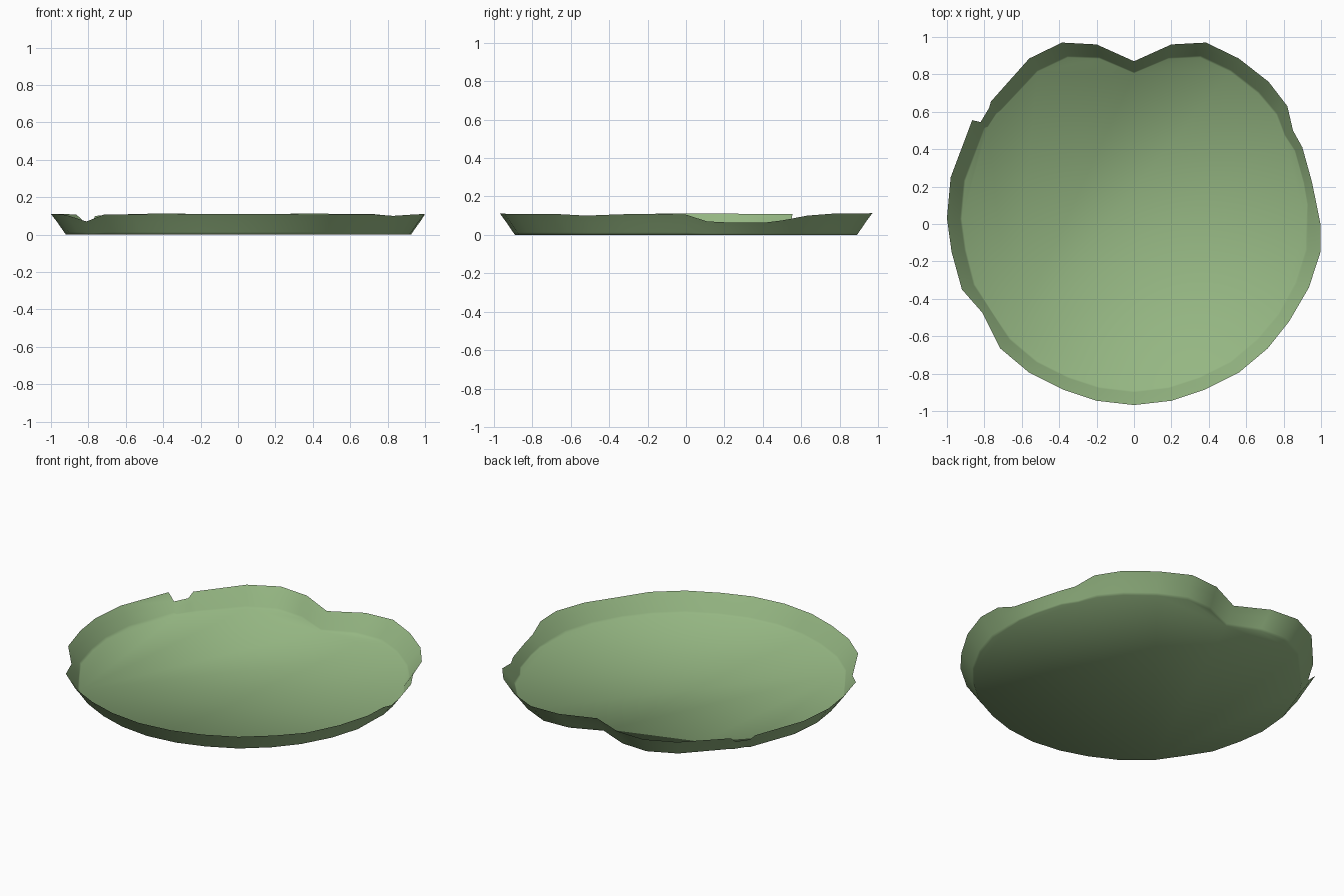
import bpy, bmesh

if "Cube" in bpy.data.objects:
    bpy.data.objects.remove(bpy.data.objects["Cube"])

# Shared halves of the rim outline (x, y, z): front arc and notched back lobe
front_arc = [(0.2, -0.945, .11), (0.38, -0.885, .108), (0.56, -0.795, .108), (0.715, -0.665, .108)]
back_lobe = [(0.56, 0.885, .11), (0.385, 0.97, .113), (0.2, 0.96, .11)]

# Individual sides: right with a long dip, left with a dent and a torn step
right_side = [(0.83, -0.52, .10), (0.935, -0.34, .107), (0.997, -0.15, .11), (0.997, 0.0, .105),
              (0.975, 0.11, .07), (0.95, 0.23, .064), (0.90, 0.41, .064), (0.85, 0.50, .075),
              (0.82, 0.63, .10), (0.72, 0.76, .11)]
left_side = [(-0.765, 0.655, .10), (-0.775, 0.62, .07), (-0.82, 0.545, .066), (-0.865, 0.555, .108),
             (-0.98, 0.25, .11), (-1.0, 0.03, .11), (-0.975, -0.15, .11), (-0.92, -0.35, .105),
             (-0.81, -0.475, .07)]


def mirrored(points):
    return [(-x, y, z) for x, y, z in reversed(points)]


rim = ([(0, -0.968, .11)] + front_arc + right_side + back_lobe + [(0, 0.87, .102)]
       + mirrored(back_lobe) + left_side + mirrored(front_arc))

leaf = bpy.data.materials.new("leaf green")
leaf.diffuse_color = (0.30, 0.47, 0.225, 1)
leaf.use_nodes = True
leaf.node_tree.nodes["Principled BSDF"].inputs["Base Color"].default_value = leaf.diffuse_color

# Lily pad: thin sheet with a flat floor and an upturned edge
bm = bmesh.new()
profile = [(1.0, 0.0), (0.88, 0.12), (0.40, 0.62), (0.0, 1.0)]   # (inset share, height share)
rings = []
for inset, height in profile:
    ring = []
    for x, y, z in rim:
        k = 1 - inset * 0.08 * z / 0.11
        ring.append(bm.verts.new((x * k, y * k, z * height)))
    rings.append(ring)
n = len(rim)
bm.faces.new(rings[0])
for a, b in zip(rings, rings[1:]):
    for i in range(n):
        j = (i + 1) % n
        bm.faces.new((a[i], b[i], b[j], a[j]))
bmesh.ops.recalc_face_normals(bm, faces=bm.faces[:])
bm.normal_update()
floor = max(bm.faces, key=lambda f: f.calc_area())
if floor.normal.z < 0:
    bmesh.ops.reverse_faces(bm, faces=bm.faces[:])
for f in bm.faces:
    f.smooth = True
mesh = bpy.data.meshes.new("lily_pad")
bm.to_mesh(mesh)
bm.free()
mesh.materials.append(leaf)
pad = bpy.data.objects.new("lily_pad", mesh)
bpy.context.collection.objects.link(pad)
